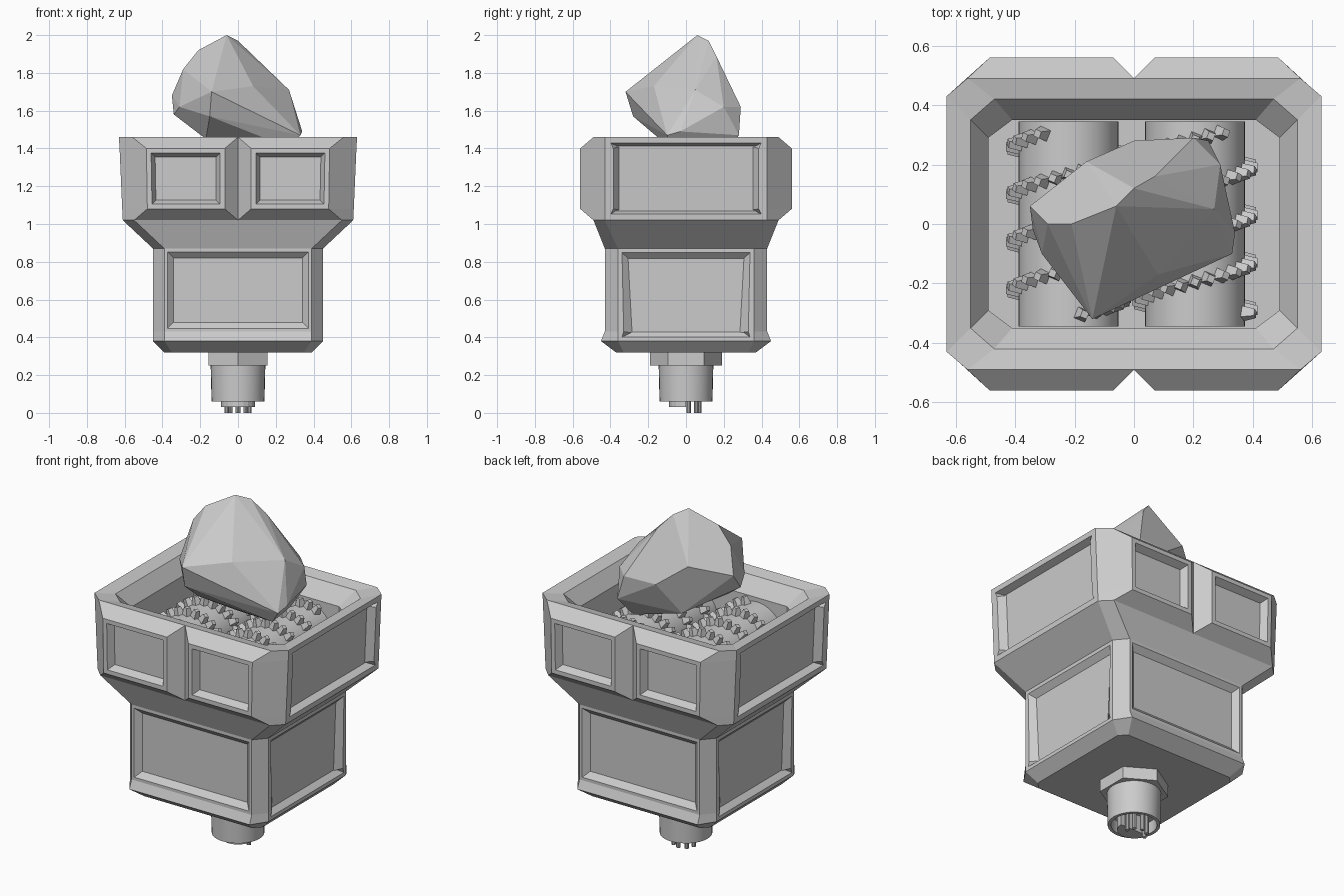
import bpy, bmesh
from math import sin, cos, pi
from mathutils import Matrix, Vector

if "Cube" in bpy.data.objects:
    bpy.data.objects.remove(bpy.data.objects["Cube"])


def finish(bm, name, smooth=False):
    bmesh.ops.recalc_face_normals(bm, faces=bm.faces)
    me = bpy.data.meshes.new(name)
    bm.to_mesh(me)
    bm.free()
    ob = bpy.data.objects.new(name, me)
    bpy.context.collection.objects.link(ob)
    if smooth:
        bpy.ops.object.select_all(action='DESELECT')
        ob.select_set(True)
        bpy.context.view_layer.objects.active = ob
        bpy.ops.object.shade_smooth_by_angle(angle=0.6)
    return ob


def loft(bm, rings):
    """Skin a stack of equal-length point rings and cap both ends."""
    vs = [[bm.verts.new(p) for p in r] for r in rings]
    n = len(vs[0])
    for lo, hi in zip(vs, vs[1:]):
        for i in range(n):
            j = (i + 1) % n
            bm.faces.new((lo[i], lo[j], hi[j], hi[i]))
    bm.faces.new(vs[0])
    bm.faces.new(vs[-1])


def circle(r, z, n=32, cx=0, cy=0, sx=1, turn=0.0):
    return [(cx + sx * r * cos(turn + 2 * pi * i / n),
             cy + r * sin(turn + 2 * pi * i / n), z) for i in range(n)]


def octagon(x, a, b, y, z, notch=0.07, yn=None):
    """Rectangle with cut corners (x,a)-(b,y) and a V notch front and back."""
    yn = y if yn is None else yn
    half = [(x, a), (b, y), (notch, y), (0, yn), (-notch, y), (-b, y), (-x, a)]
    return [(p, q, z) for p, q in half] + [(-p, -q, z) for p, q in half]


def recess(bm, border_x, border_y, bevel, depth):
    """Sink a bevelled panel into every large outer wall."""
    bmesh.ops.remove_doubles(bm, verts=bm.verts, dist=0.003)
    bmesh.ops.dissolve_limit(bm, angle_limit=0.02, verts=bm.verts, edges=bm.edges)
    bmesh.ops.recalc_face_normals(bm, faces=bm.faces)
    bm.normal_update()
    walls = {0: [], 1: []}
    for f in bm.faces:
        n, c = f.normal, f.calc_center_median()
        for k in (0, 1):
            if abs(n[k]) > 0.98 and n[k] * c[k] > 0 and f.calc_area() > 0.1:
                walls[k].append(f)
    for k, border in ((0, border_x), (1, border_y)):
        bmesh.ops.inset_individual(bm, faces=walls[k], thickness=border)
        bmesh.ops.inset_individual(bm, faces=walls[k], thickness=bevel, depth=-depth)


# hopper: outer wall up, over the rim and down inside to the floor
bm = bmesh.new()
loft(bm, [
    octagon(0.61, 0.43, 0.55, 0.49, 1.02, 0.001),
    octagon(0.613, 0.43, 0.48, 0.56, 1.08, 0.07, 0.49),
    octagon(0.627, 0.43, 0.485, 0.56, 1.40, 0.07, 0.49),
    octagon(0.63, 0.43, 0.56, 0.49, 1.46, 0.001),
    octagon(0.55, 0.35, 0.47, 0.42, 1.445),
    octagon(0.49, 0.29, 0.41, 0.35, 1.36),
    octagon(0.49, 0.29, 0.41, 0.35, 1.04),
])
recess(bm, 0.045, 0.035, 0.03, 0.04)
finish(bm, "hopper")

# lower body with the funnel neck
bm = bmesh.new()
loft(bm, [
    octagon(0.39, 0.33, 0.35, 0.37, 0.32),
    octagon(0.45, 0.36, 0.39, 0.45, 0.38),
    octagon(0.45, 0.36, 0.39, 0.43, 0.43),
    octagon(0.45, 0.36, 0.39, 0.43, 0.87),
    octagon(0.61, 0.43, 0.55, 0.49, 1.02),
])
recess(bm, 0.03, 0.025, 0.045, 0.03)
finish(bm, "lower_body")

# hex nut
bm = bmesh.new()
loft(bm, [circle(0.19, z, 6, sx=0.95, turn=pi / 2) for z in (0.25, 0.33)])
finish(bm, "hex_nut")

# hollow connector sleeve
bm = bmesh.new()
loft(bm, [circle(r, z) for r, z in
          ((0.145, 0.26), (0.14, 0.06), (0.122, 0.06), (0.12, 0.13))])
finish(bm, "connector_sleeve", True)

# half-round connector core
bm = bmesh.new()
loft(bm, [[(0.09 * cos(-pi * i / 10), 0.09 * sin(-pi * i / 10), z)
           for i in range(11)] for z in (0.03, 0.14)])
finish(bm, "connector_core")

# connector pins
bm = bmesh.new()
for i in range(5):
    t = pi * i / 4
    loft(bm, [circle(0.012, z, 10, 0.06 * cos(t), 0.015 + 0.055 * sin(t))
              for z in (0.0, 0.14)])
finish(bm, "connector_pins", True)

# two crushing rollers with helical rows of teeth
ROLLER_Z = 1.17
for side, cx, starts in (("left", -0.22, (-0.38, -0.22, -0.06, 0.10, 0.26)),
                         ("right", 0.205, (-0.42, -0.26, -0.10, 0.06, 0.22))):
    bm = bmesh.new()
    bmesh.ops.create_cone(bm, cap_ends=True, segments=40, radius1=0.168,
                          radius2=0.168, depth=0.69,
                          matrix=Matrix.Translation((cx, 0, ROLLER_Z))
                          @ Matrix.Rotation(pi / 2, 4, 'X'))
    finish(bm, side + "_roller", True)

    bm = bmesh.new()
    for y0 in starts:
        for i in range(24):
            a = -pi / 2 + 2 * pi * i / 24
            y = y0 + 0.13 * a / pi
            if abs(y) > 0.31 or not -0.3 < a < pi + 0.3:
                continue
            out = Vector((-cos(a), 0, sin(a)))
            m = (Matrix.Translation(Vector((cx, y, ROLLER_Z)) + out * 0.185)
                 @ out.to_track_quat('Z', 'Y').to_matrix().to_4x4()
                 @ Matrix.Rotation(0.4, 4, 'Z'))
            tooth = bmesh.ops.create_cone(bm, cap_ends=True, segments=4,
                                          radius1=0.03, radius2=0.017,
                                          depth=0.05, matrix=m)
    finish(bm, side + "_roller_teeth")

# boulder: faceted hull of its main corners
corners = [
    (-.06, .06, 2.0), (.0, .12, 1.97), (-.21, .0, 1.92), (-.29, .0, 1.82),
    (-.35, .06, 1.68), (-.34, -.02, 1.58), (-.31, -.1, 1.62), (-.14, -.32, 1.70),
    (-.15, -.28, 1.57), (-.17, -.13, 1.45), (.07, .16, 1.89), (.27, .05, 1.71),
    (.20, .29, 1.62), (.25, .28, 1.47), (.29, .2, 1.62), (.34, -.03, 1.49),
    (.33, -.1, 1.47), (.28, -.08, 1.40), (.08, -.17, 1.73), (.2, .2, 1.36),
    (.0, .0, 1.36), (.0, .28, 1.62), (-.16, .21, 1.74), (-.1, .18, 1.44)]
bm = bmesh.new()
for c in corners:
    bm.verts.new(c)
res = bmesh.ops.convex_hull(bm, input=bm.verts)
loose = [v for v in bm.verts if not v.link_faces]
bmesh.ops.delete(bm, geom=loose, context='VERTS')
bmesh.ops.dissolve_limit(bm, angle_limit=0.12, verts=bm.verts, edges=bm.edges)
finish(bm, "boulder")
